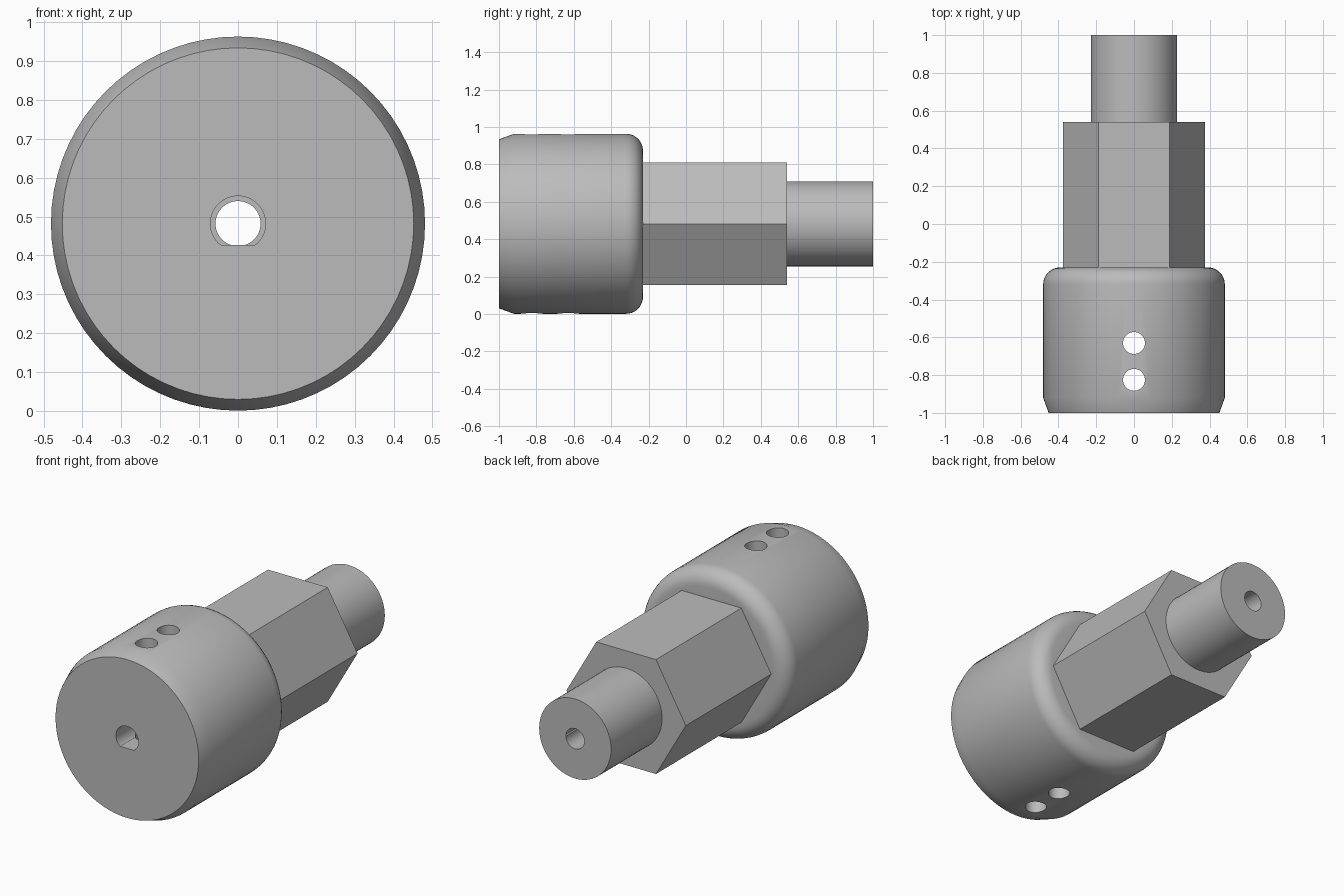
import bpy, bmesh
from math import sin, cos, pi, radians
from mathutils import Matrix, Vector

if "Cube" in bpy.data.objects:
    bpy.data.objects.remove(bpy.data.objects["Cube"], do_unlink=True)

AXIS_Z = 0.482

steel = bpy.data.materials.new("plain_grey_steel")
steel.use_nodes = True
GREY = (0.5, 0.5, 0.5, 1)
steel.diffuse_color = GREY
steel.node_tree.nodes["Principled BSDF"].inputs["Base Color"].default_value = GREY


def lathe(name, profile, sides, upright=False, flat=None):
    """Solid turned around y (or z if upright) from (radius, position) pairs."""
    bm = bmesh.new()
    rings = []
    for r, p in profile:
        ring = []
        for i in range(sides):
            a = 2 * pi * i / sides
            x, s = r * cos(a), r * sin(a)
            if flat is not None:
                s = max(s, flat)
            ring.append(bm.verts.new((x, s, p) if upright else (x, p, s)))
        rings.append(ring)
    for a, b in zip(rings, rings[1:]):
        for i in range(sides):
            j = (i + 1) % sides
            bm.faces.new((a[i], a[j], b[j], b[i]))
    bm.faces.new(rings[0])
    bm.faces.new(rings[-1])
    bmesh.ops.recalc_face_normals(bm, faces=bm.faces)
    mesh = bpy.data.meshes.new(name)
    bm.to_mesh(mesh)
    bm.free()
    mesh.materials.append(steel)
    obj = bpy.data.objects.new(name, mesh)
    obj.location.z = AXIS_Z
    bpy.context.collection.objects.link(obj)
    return obj


def combine(target, tool, operation):
    """Apply a boolean and discard its helper."""
    mod = target.modifiers.new(tool.name, "BOOLEAN")
    mod.object, mod.operation, mod.solver = tool, operation, "EXACT"
    bpy.context.view_layer.objects.active = target
    bpy.ops.object.modifier_apply(modifier=mod.name)
    bpy.data.objects.remove(tool, do_unlink=True)


# Collar with a front chamfer and a rounded rear edge
R, FILLET, REAR = 0.481, 0.09, -0.23
profile = [(0.452, -1), (R, -0.92)]
for k in range(9):
    t = k / 8 * pi / 2
    profile.append((R - FILLET + FILLET * cos(t), REAR - FILLET + FILLET * sin(t)))
coupling = lathe("shaft_coupling", profile, 72)

# Hexagonal middle and round spindle, overlapping so they fuse cleanly
combine(coupling, lathe("hex_section", [(0.377, -0.5), (0.377, 0.54)], 6), "UNION")
combine(coupling, lathe("spindle", [(0.227, 0.3), (0.227, 1)], 64), "UNION")

# Lengthwise bore, and the wider D-shaped socket at the front
combine(coupling, lathe("bore", [(0.058, -0.6), (0.058, 1.1)], 40), "DIFFERENCE")
combine(coupling, lathe("d_socket", [(0.071, -1.1), (0.071, -0.3)], 48, flat=-0.055), "DIFFERENCE")

# Two set-screw holes drilled through the collar
for y in (-0.63, -0.825):
    drill = lathe("screw_hole", [(0.058, -0.6), (0.058, 0.6)], 40, upright=True)
    drill.location.y = y
    bpy.context.view_layer.update()
    combine(coupling, drill, "DIFFERENCE")

# Smooth the round surfaces, keep the machined edges crisp
bpy.ops.object.select_all(action="DESELECT")
coupling.select_set(True)
bpy.context.view_layer.objects.active = coupling
bpy.ops.object.shade_smooth_by_angle(angle=radians(30))
